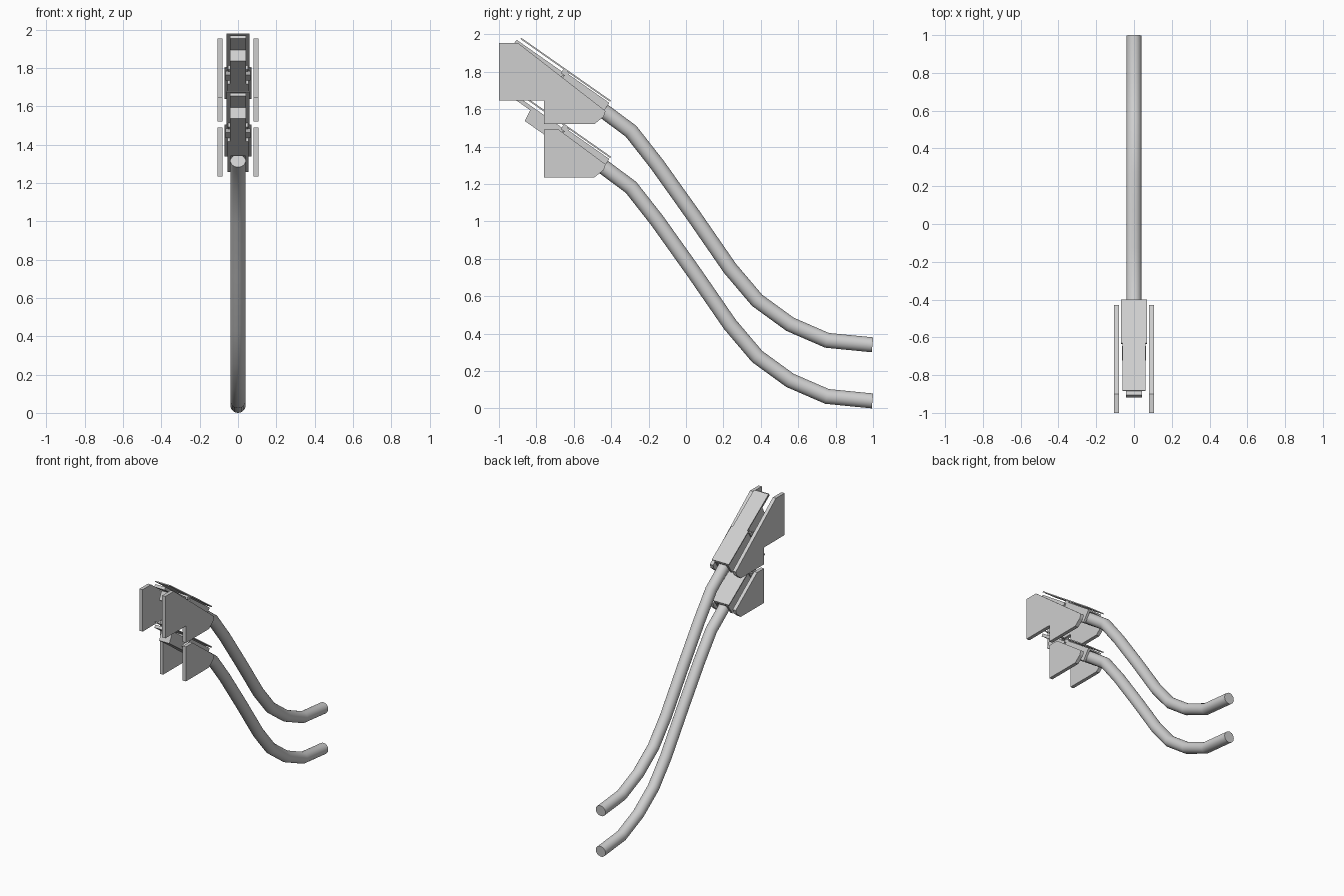
import bpy, bmesh, math
from mathutils import Vector

cube = bpy.data.objects.get("Cube")
if cube:
    bpy.data.objects.remove(cube, do_unlink=True)

grey = bpy.data.materials.new("light_grey")
grey.use_nodes = True
grey.diffuse_color = (0.62, 0.62, 0.62, 1)
grey.node_tree.nodes["Principled BSDF"].inputs["Base Color"].default_value = (0.62, 0.62, 0.62, 1)

TILT = math.radians(35)
STACK = 0.30                     # height between the two cables
BACK_Y, BACK_Z = -0.44, 1.29     # back end of the lower connector


def add_mesh(name, bm):
    bmesh.ops.recalc_face_normals(bm, faces=bm.faces)
    mesh = bpy.data.meshes.new(name)
    bm.to_mesh(mesh)
    bm.free()
    mesh.materials.append(grey)
    obj = bpy.data.objects.new(name, mesh)
    bpy.context.collection.objects.link(obj)
    return obj


def extrude_profile(name, points, x0, x1):
    """Side outline in (y, z), extruded from x0 to x1."""
    bm = bmesh.new()
    face = bm.faces.new([bm.verts.new((x0, y, z)) for y, z in points])
    out = bmesh.ops.extrude_face_region(bm, geom=[face])
    moved = [v for v in out["geom"] if isinstance(v, bmesh.types.BMVert)]
    bmesh.ops.translate(bm, verts=moved, vec=(x1 - x0, 0, 0))
    return add_mesh(name, bm)


def tilted(points, lift):
    """Map (along the connector, above its axis) to (y, z)."""
    c, s = math.cos(TILT), math.sin(TILT)
    return [(BACK_Y - u * c + n * s, BACK_Z + lift + u * s + n * c) for u, n in points]


def bar(u0, u1, n0, n1):
    return [(u0, n0), (u1, n0), (u1, n1), (u0, n1)]


def sweep_tube(name, path, radius, sides=24):
    """Round tube along a path in the yz plane, mitred at each bend."""
    pts = [Vector((0, y, z)) for y, z in path]
    across = Vector((1, 0, 0))
    bm = bmesh.new()
    rings = []
    for i, p in enumerate(pts):
        a = (p - pts[i - 1]).normalized() if i else (pts[1] - p).normalized()
        b = (pts[i + 1] - p).normalized() if i < len(pts) - 1 else a
        up = across.cross((a + b).normalized()) / max(0.5, (a + b).length / 2)
        ring = []
        for k in range(sides):
            t = math.tau * k / sides
            ring.append(bm.verts.new(p + radius * (across * math.cos(t) + up * math.sin(t))))
        rings.append(ring)
    for r0, r1 in zip(rings, rings[1:]):
        for k in range(sides):
            j = (k + 1) % sides
            bm.faces.new((r0[k], r0[j], r1[j], r1[k]))
    bm.faces.new(rings[0])
    bm.faces.new(rings[-1])
    obj = add_mesh(name, bm)
    bpy.ops.object.select_all(action="DESELECT")
    bpy.context.view_layer.objects.active = obj
    obj.select_set(True)
    bpy.ops.object.shade_smooth_by_angle(angle=math.radians(35))


# Cable centre line after the connector
bend = [(-0.294, 1.182), (-0.155, 1.005), (0.043, 0.727), (0.235, 0.449),
        (0.38, 0.278), (0.556, 0.15), (0.754, 0.064), (0.997, 0.04)]

# Hooked core outline: body with a thin tongue in front
core = [(0.145, -0.04), (0.487, -0.04), (0.497, 0.024), (0.6, 0.024),
        (0.6, 0.045), (0.145, 0.045)]

for level, lift in (("lower", 0), ("upper", STACK)):
    start = tilted([(0.045, 0), (-0.01, 0)], lift)
    sweep_tube(level + "_cable", start + [(y, z + lift) for y, z in bend], 0.04)

    # Connector core, clip and top cover
    extrude_profile(level + "_connector_core", tilted(core, lift), -0.042, 0.042)
    extrude_profile(level + "_connector_roof", tilted(bar(0, 0.28, 0.042, 0.053), lift), -0.055, 0.055)
    extrude_profile(level + "_clip", tilted(bar(0.265, 0.305, 0.035, 0.064), lift), -0.052, 0.052)
    extrude_profile(level + "_cover_back", tilted(bar(0, 0.28, 0.06, 0.068), lift), -0.07, 0.07)
    extrude_profile(level + "_cover_front", tilted(bar(0.28, 0.585, 0.06, 0.068), lift), -0.06, 0.06)

    for side, s in (("left", 1), ("right", -1)):
        # Thin walls around the cable end, open underneath
        extrude_profile(f"{level}_{side}_wall", tilted(bar(0, 0.28, -0.04, 0.05), lift), 0.038 * s, 0.055 * s)
        # Small catches on the flanks
        extrude_profile(f"{level}_{side}_catch",
                        tilted([(0.28, -0.02), (0.33, -0.02), (0.28, 0.04)], lift), 0.04 * s, 0.064 * s)

# Flat side plates, the upper pair with a forward step
tail = [(-0.76, 1.235), (-0.49, 1.235), (-0.44, 1.275), (-0.43, 1.305)]
lower_plate = tail + [(-0.68, 1.49), (-0.76, 1.49)]
upper_plate = [(y, z + 0.285) for y, z in tail]
upper_plate += [(-0.90, 1.955), (-1, 1.955), (-1, 1.645), (-0.76, 1.645)]
for side, s in (("left", 1), ("right", -1)):
    extrude_profile(f"lower_{side}_plate", lower_plate, 0.08 * s, 0.106 * s)
    extrude_profile(f"upper_{side}_plate", upper_plate, 0.08 * s, 0.106 * s)
